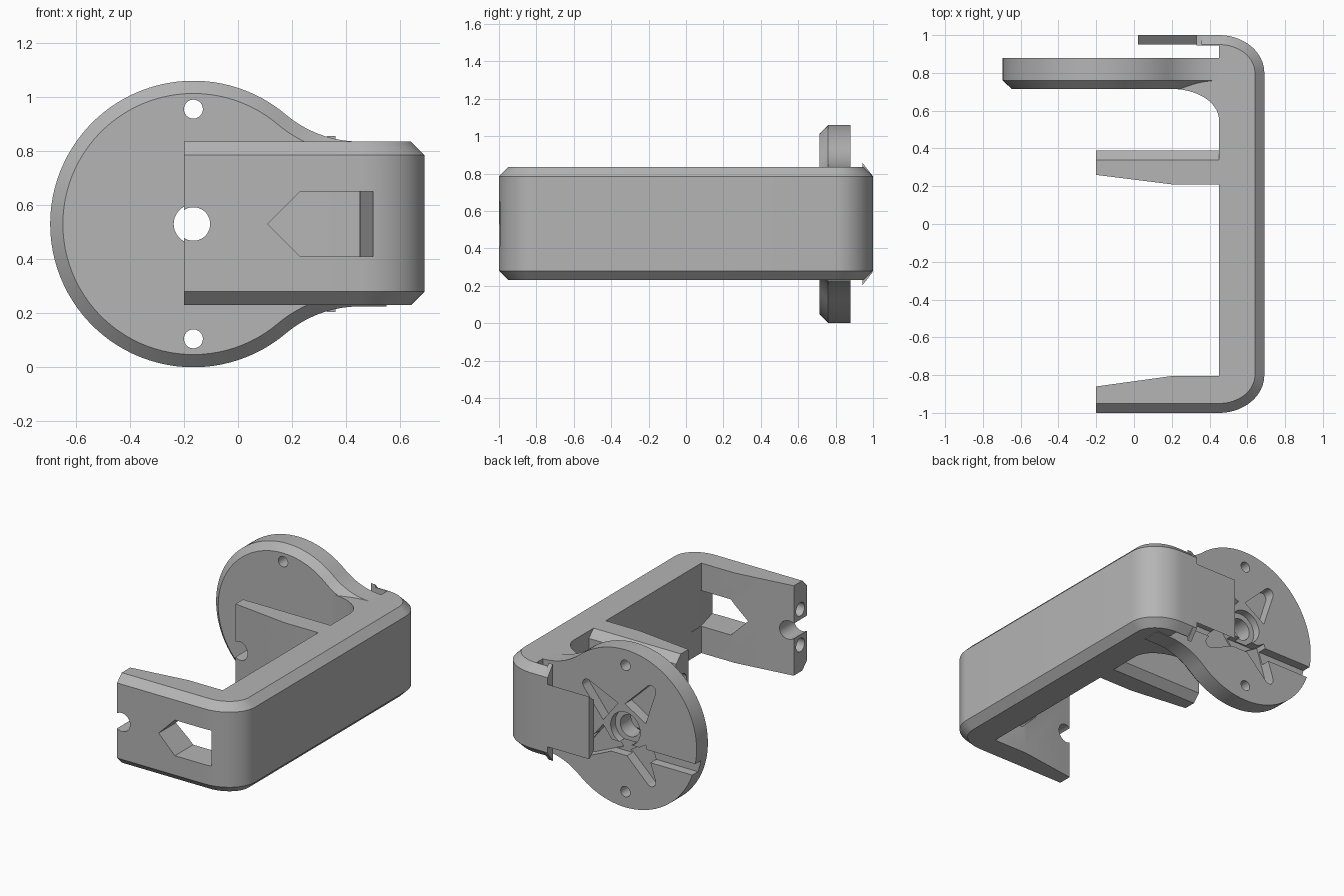
import bpy, bmesh
from math import sin, cos, radians, atan2, degrees

cube = bpy.data.objects.get("Cube")
if cube:
    bpy.data.objects.remove(cube)

grey = bpy.data.materials.new("plain_grey")
grey.use_nodes = True
COL = (0.46, 0.46, 0.46, 1)
grey.diffuse_color = COL
grey.node_tree.nodes["Principled BSDF"].inputs["Base Color"].default_value = COL

MID = 0.53            # height of the centre line
LOW, HIGH = 0.23, 0.835
BEV = 0.05
HUB = -0.165          # x of the disc centre


def arc(cx, cy, rx, ry, a0, a1, n):
    """Points of an elliptical arc, angles in degrees."""
    angles = [radians(a0 + (a1 - a0) * i / n) for i in range(n + 1)]
    return [(cx + rx * cos(a), cy + ry * sin(a)) for a in angles]


def loft(name, layers, axis):
    """Join equal outlines stacked along an axis into a closed solid."""
    place = {"x": lambda p, t: (t, p[0], p[1]),
             "y": lambda p, t: (p[0], t, p[1]),
             "z": lambda p, t: (p[0], p[1], t)}[axis]
    bm = bmesh.new()
    rings = [[bm.verts.new(place(p, t)) for p in pts] for t, pts in layers]
    for a, b in zip(rings, rings[1:]):
        for i in range(len(a)):
            j = (i + 1) % len(a)
            bm.faces.new((a[i], a[j], b[j], b[i]))
    bm.faces.new(rings[0])
    bm.faces.new(rings[-1])
    bmesh.ops.recalc_face_normals(bm, faces=bm.faces)
    mesh = bpy.data.meshes.new(name)
    bm.to_mesh(mesh)
    bm.free()
    mesh.materials.append(grey)
    obj = bpy.data.objects.new(name, mesh)
    bpy.context.collection.objects.link(obj)
    return obj


def prism(name, pts, a, b, axis):
    return loft(name, [(a, pts), (b, pts)], axis)


def rod(name, u, v, r, a, b, axis):
    return prism(name, arc(u, v, r, r, 0, 350, 35), a, b, axis)


def activate(obj):
    bpy.ops.object.select_all(action="DESELECT")
    obj.select_set(True)
    bpy.context.view_layer.objects.active = obj


def cut(obj, cutter):
    activate(obj)
    mod = obj.modifiers.new("cut", "BOOLEAN")
    mod.operation = "DIFFERENCE"
    mod.solver = "EXACT"
    mod.object = cutter
    bpy.ops.object.modifier_apply(modifier=mod.name)
    bpy.data.objects.remove(cutter)


def chamfered(name, outline):
    """Upright solid whose outer edges are chamfered top and bottom."""
    return loft(name, [(LOW, outline(BEV)), (LOW + BEV, outline(0)),
                       (HIGH - BEV, outline(0)), (HIGH, outline(BEV))], "z")


# Bracket: spine, front arm and short rear flap
def bracket_outline(d):
    return ([(-0.2, -1 + d)]
            + arc(0.45, -0.8, 0.24 - d, 0.2 - d, -90, 0, 16)
            + arc(0.45, 0.8, 0.24 - d, 0.2 - d, 0, 90, 16)
            + [(0.33, 1 - d), (0.33, 0.945), (0.45, 0.945),
               (0.45, -0.805), (0.2, -0.805), (-0.2, -0.86)])


# Middle arm, tapered toward its tip
def middle_outline(d):
    return [(-0.2, 0.39 - d), (0.5, 0.39 - d), (0.5, 0.21),
            (0.2, 0.21), (-0.2, 0.26)]


bracket = chamfered("bracket", bracket_outline)
middle_arm = chamfered("middle_arm", middle_outline)

# Arrow shaped window through the front arm, narrowing inward at the spine
def window(end):
    return [(0.11, MID), (0.23, 0.65), (end, 0.65), (end, 0.41), (0.23, 0.41)]


cut(bracket, loft("window", [(-1.1, window(0.5)), (-0.99, window(0.5)),
                             (-0.8, window(0.452)), (-0.7, window(0.452))], "y"))

# Tip notch and the pair of end holes in both arms
for arm, a, b, mid in ((bracket, -1.1, -0.7, -0.93), (middle_arm, 0.1, 0.5, 0.325)):
    cut(arm, rod("notch", HUB, MID, 0.062, a, b, "y"))
    for side in (-1, 1):
        cut(arm, rod("end_hole", mid, MID + side * 0.12, 0.045, -0.3, 0.0, "x"))


# Round plate with a neck flaring into the spine
def plate_outline(d):
    neck = 0.423
    tilt = degrees(atan2(0.305 + neck, 0.45 - HUB))
    r, rn = 0.53 - d, neck + d
    top, bottom = HIGH + neck, 2 * MID - HIGH - neck
    return ([(0.55, HIGH - d)]
            + arc(0.45, top, rn, rn, 270, 180 + tilt, 14)
            + arc(HUB, MID, r, r, tilt, 360 - tilt, 72)[1:-1]
            + arc(0.45, bottom, rn, rn, 180 - tilt, 90, 14)
            + [(0.55, 2 * MID - HIGH + d)])


plate = loft("round_plate", [(0.715, plate_outline(0.047)),
                             (0.76, plate_outline(0)),
                             (0.88, plate_outline(0))], "y")

# Groove and tapered pockets on the rear of the plate
groove = [(-0.8, 0.35), (0.44, 0.35), (0.44, 0.43), (-0.8, 0.43)]
cut(plate, prism("groove", groove, 0.82, 0.95, "y"))
pocket = [(0.14, 0.09), (0.14, -0.09)] + arc(0.36, 0, 0.035, 0.035, -80, 80, 8)
for angle in (38, 122, 238, 322):
    c, s = cos(radians(angle)), sin(radians(angle))
    turned = [(HUB + u * c - v * s, MID + u * s + v * c) for u, v in pocket]
    cut(plate, prism("pocket", turned, 0.81, 0.95, "y"))

# Hub recess, hub hole and two screw holes
cut(plate, rod("recess", HUB, MID, 0.11, 0.83, 0.95, "y"))
cut(plate, rod("hub_hole", HUB, MID, 0.073, 0.6, 0.95, "y"))
for side in (-1, 1):
    cut(plate, rod("screw_hole", HUB, MID + side * 0.425, 0.035, 0.6, 0.95, "y"))

# Curved fillet between plate and spine
fillet_pts = arc(0.2, 0.55, 0.25, 0.165, 0, 90, 14) + [(0.2, 0.73), (0.5, 0.77), (0.5, 0.55)]
fillet = prism("plate_fillet", fillet_pts, LOW, HIGH, "z")

# Narrow tab on the rear flap, wider at its outer face
tab = prism("rear_tab", [(0.95, 0.36), (1.0, 0.32), (1.0, 0.74), (0.95, 0.70)],
            0.02, 0.34, "x")

# Small lips above and below the rear flap
lips = []
for name, side in (("upper_lip", 1), ("lower_lip", -1)):
    pts = [(y, MID + side * h) for y, h in ((1.0, 0.255), (0.945, 0.325), (0.945, 0.255))]
    lips.append(prism(name, pts, 0.33, 0.36, "x"))

for obj in [bracket, middle_arm, plate, fillet, tab] + lips:
    activate(obj)
    bpy.ops.object.shade_smooth_by_angle(angle=radians(25))
